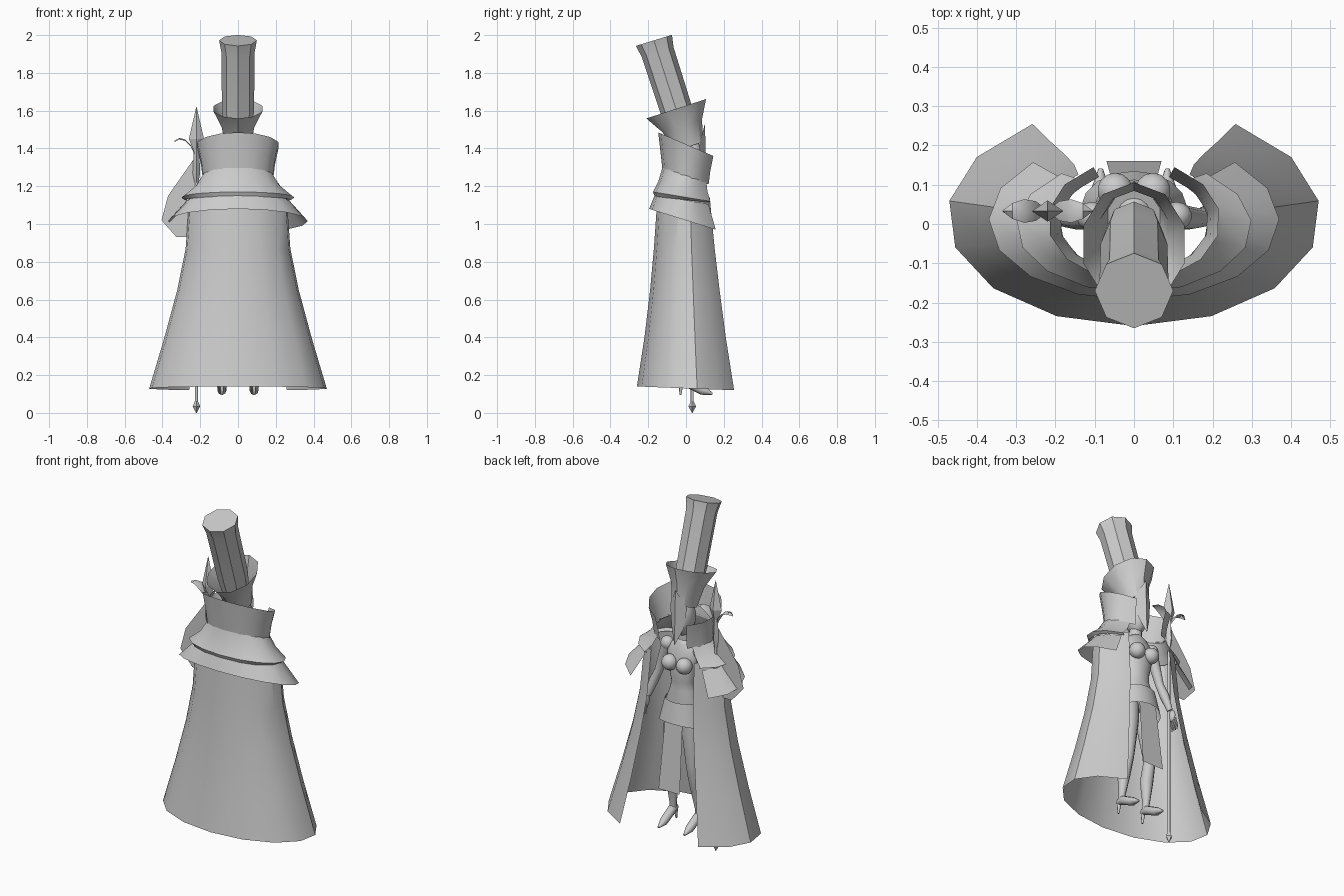
import bpy
import bmesh
from math import sin, cos, radians
from mathutils import Vector

cube = bpy.data.objects.get("Cube")
if cube:
    bpy.data.objects.remove(cube, do_unlink=True)

grey = bpy.data.materials.new("plain grey")
grey.use_nodes = True
GREY = (0.6, 0.6, 0.6, 1)
grey.diffuse_color = GREY
grey.node_tree.nodes["Principled BSDF"].inputs["Base Color"].default_value = GREY


def finish(name, bm, angle=35):
    bmesh.ops.recalc_face_normals(bm, faces=bm.faces)
    mesh = bpy.data.meshes.new(name)
    bm.to_mesh(mesh)
    bm.free()
    mesh.materials.append(grey)
    obj = bpy.data.objects.new(name, mesh)
    bpy.context.collection.objects.link(obj)
    bpy.ops.object.select_all(action="DESELECT")
    obj.select_set(True)
    bpy.context.view_layer.objects.active = obj
    bpy.ops.object.shade_smooth_by_angle(angle=radians(angle))
    return obj


def ring(c, a, b, n, span=180, tilt=0, drop=0):
    """Ellipse or arc centred on -y, optionally tilted or falling to its ends."""
    points = []
    for i in range(n if span == 180 else n + 1):
        p = radians(-span + 2 * span * i / n)
        y = -b * cos(p)
        fall = drop * (1 - cos(p)) / (1 - cos(radians(span)))
        points.append(Vector((c[0] + a * sin(p), c[1] + y * cos(radians(tilt)),
                              c[2] + y * sin(radians(tilt)) - fall)))
    return points


def loft(name, rings, closed=True, caps=(True, True), angle=35):
    bm = bmesh.new()
    rows = [[bm.verts.new(p) for p in r] for r in rings]
    n = len(rows[0])
    for r, s in zip(rows, rows[1:]):
        for i in range(n if closed else n - 1):
            j = (i + 1) % n
            bm.faces.new((r[i], r[j], s[j], s[i]))
    if closed:
        for use, row in zip(caps, (rows[0], rows[-1])):
            if use:
                bm.faces.new(row)
    return finish(name, bm, angle)


def shell(name, rows, span):
    """Open garment: rows of (z, half width, half depth, centre y, drop)."""
    return loft(name, [ring((0, cy, z), a, b, 12, span, 0, d)
                       for z, a, b, cy, d in rows], closed=False)


def tube(name, points, radii, n=10):
    """Limb that follows points, with one radius for each."""
    pts = [Vector(p) for p in points]
    rings = []
    for i, p in enumerate(pts):
        d = (pts[min(i + 1, len(pts) - 1)] - pts[max(i - 1, 0)]).normalized()
        u = d.orthogonal().normalized()
        v = d.cross(u)
        rings.append([p + radii[i] * (u * cos(t) + v * sin(t))
                      for t in (radians(360 * k / n) for k in range(n))])
    return loft(name, rings, angle=50)


def ball(name, c, size):
    bm = bmesh.new()
    bmesh.ops.create_uvsphere(bm, u_segments=14, v_segments=9, radius=1)
    bmesh.ops.scale(bm, vec=size, verts=bm.verts)
    bmesh.ops.translate(bm, vec=c, verts=bm.verts)
    return finish(name, bm, 60)


def plate(name, points):
    bm = bmesh.new()
    bm.faces.new([bm.verts.new(p) for p in points])
    return finish(name, bm)


# Long cloak, two capelet layers and high collar, open towards +y
shell("cloak", [(0.14, 0.475, 0.28, 0.02, 0.02), (0.4, 0.395, 0.235, 0.015, 0.01),
                (0.65, 0.325, 0.2, 0.01, 0), (0.87, 0.28, 0.175, 0.005, 0),
                (1.16, 0.26, 0.15, 0, 0.02)], 147)
shell("lower_capelet", [(1.08, 0.37, 0.205, 0.01, 0.11),
                        (1.155, 0.27, 0.165, 0, 0.05)], 136)
shell("upper_capelet", [(1.145, 0.28, 0.16, -0.005, 0.03), (1.17, 0.3, 0.17, -0.005, 0.05),
                        (1.23, 0.23, 0.145, 0, 0.06), (1.3, 0.19, 0.13, 0.005, 0.08)], 142)
shell("collar", [(1.29, 0.19, 0.13, 0.005, 0.08), (1.38, 0.2, 0.14, 0.005, 0.1),
                 (1.485, 0.22, 0.155, 0.008, 0.125)], 152)

# Tall tilted hat in a flared cup
loft("hat", [ring((0, y, z), r, r, 8, tilt=17) for y, z, r in
             ((-0.01, 1.46, 0.07), (-0.05, 1.6, 0.085), (-0.15, 1.91, 0.088),
              (-0.17, 1.972, 0.1))], angle=20)
loft("hat_cup", [ring((0, y, z), a, b, 10, tilt=18) for y, z, a, b in
                 ((0.015, 1.41, 0.07, 0.08), (-0.02, 1.52, 0.09, 0.11),
                  (-0.052, 1.61, 0.135, 0.166))], caps=(True, False))

# Head, face guard and neck
ball("head", (0, 0.02, 1.34), (0.062, 0.075, 0.11))
plate("face_guard_left", [(0, 0.1, 1.53), (0.055, 0.07, 1.42), (0.04, 0.08, 1.3), (0, 0.11, 1.2)])
plate("face_guard_right", [(0, 0.1, 1.53), (-0.055, 0.07, 1.42), (-0.04, 0.08, 1.3), (0, 0.11, 1.2)])
tube("neck", [(0, 0.01, 1.15), (0, 0.015, 1.28)], [0.04, 0.033])

# Torso
loft("torso", [ring((0, y, z), a, b, 16) for z, a, b, y in
               ((0.73, 0.03, 0.035, 0.02), (0.77, 0.1, 0.07, 0.02), (0.83, 0.112, 0.076, 0.02),
                (0.92, 0.075, 0.055, 0.025), (0.97, 0.07, 0.052, 0.03),
                (1.07, 0.092, 0.062, 0.03), (1.14, 0.1, 0.055, 0.02),
                (1.19, 0.07, 0.045, 0.015), (1.21, 0.035, 0.035, 0.015))], angle=60)

# Hanging front cloth and hip skirt
plate("front_cloth", [(-0.055, 0.105, 0.84), (0.055, 0.105, 0.84),
                      (0.07, 0.16, 0.345), (-0.07, 0.16, 0.345)])
loft("hip_skirt", [[Vector((-p.x, -p.y + 0.04, p.z)) for p in
                    ring((0, 0, z), a, b, 12, 130, 0, -d)]
                   for z, a, b, d in ((0.86, 0.1, 0.072, 0), (0.74, 0.135, 0.095, -0.05))],
     closed=False)

# Paired body parts
for side, s in (("left", 1), ("right", -1)):
    ball("bust_" + side, (s * 0.048, 0.085, 1.08), (0.046, 0.046, 0.046))
    ball("shoulder_" + side, (s * 0.108, 0.02, 1.155), (0.04, 0.037, 0.04))
    tube("arm_" + side, [(s * 0.105, 0.02, 1.16), (s * 0.14, 0.015, 1.06), (s * 0.17, 0.015, 0.97),
                         (s * 0.195, 0.025, 0.91), (s * 0.222, 0.04, 0.82)],
         [0.034, 0.03, 0.024, 0.027, 0.016])
    ball("palm_" + side, (s * 0.23, 0.045, 0.79), (0.014, 0.025, 0.035))
    for k in range(4):
        y = 0.028 + 0.014 * k
        tube("finger_" + side, [(s * 0.232, y, 0.77), (s * 0.242, y + 0.004, 0.73),
                                (s * 0.24, y + 0.008, 0.7)], [0.007, 0.006, 0.003], 6)
    tube("leg_" + side, [(s * 0.055, 0.02, 0.8), (s * 0.062, 0.03, 0.66), (s * 0.072, 0.04, 0.48),
                         (s * 0.075, 0.038, 0.43), (s * 0.08, 0.01, 0.33),
                         (s * 0.085, 0, 0.2), (s * 0.085, 0, 0.15)],
         [0.058, 0.056, 0.037, 0.034, 0.037, 0.02, 0.02])
    tube("shoe_" + side, [(s * 0.085, -0.03, 0.165), (s * 0.085, 0.01, 0.16),
                          (s * 0.085, 0.09, 0.118), (s * 0.085, 0.14, 0.1)],
         [0.016, 0.026, 0.024, 0.006], 8)
    tube("shoe_heel_" + side, [(s * 0.085, -0.025, 0.16), (s * 0.085, -0.03, 0.095)],
         [0.013, 0.005], 8)

# Polearm: shaft, pommel, spear point, drooping leaf hooks and crescent blade
PX, PY = -0.22, 0.033
tube("pole_shaft", [(PX, PY, 0.03), (PX, PY, 1.42)], [0.008, 0.008], 8)


def spike(name, rows):
    loft(name, [ring((PX, PY, z), a, b, 4) for z, a, b in rows], angle=10)


spike("pole_pommel", [(0, 0.002, 0.002), (0.035, 0.02, 0.02), (0.06, 0.009, 0.009)])
spike("pole_collar", [(1.22, 0.01, 0.01), (1.27, 0.02, 0.02), (1.4, 0.014, 0.014)])
spike("spear_point", [(1.38, 0.012, 0.012), (1.45, 0.04, 0.027), (1.62, 0.001, 0.001)])
for side, s in (("left", 1), ("right", -1)):
    loft("leaf_hook_" + side,
         [[Vector((PX + s * x, PY + k * w, z + (0.008 if k == 0 else 0))) for k in (-1, 0, 1)]
          for x, z, w in ((0.01, 1.37, 0.01), (0.03, 1.41, 0.025), (0.06, 1.44, 0.03),
                          (0.09, 1.447, 0.02), (0.115, 1.435, 0.001))], closed=False)
loft("crescent_blade",
     [[Vector((xa, PY, za)), Vector((xb, PY, zb))] for xa, za, xb, zb in
      ((-0.23, 1.35, -0.222, 1.22), (-0.3, 1.25, -0.24, 1.14), (-0.37, 1.15, -0.26, 1.06),
       (-0.405, 1.02, -0.265, 0.98), (-0.325, 0.93, -0.27, 0.93))], closed=False)
